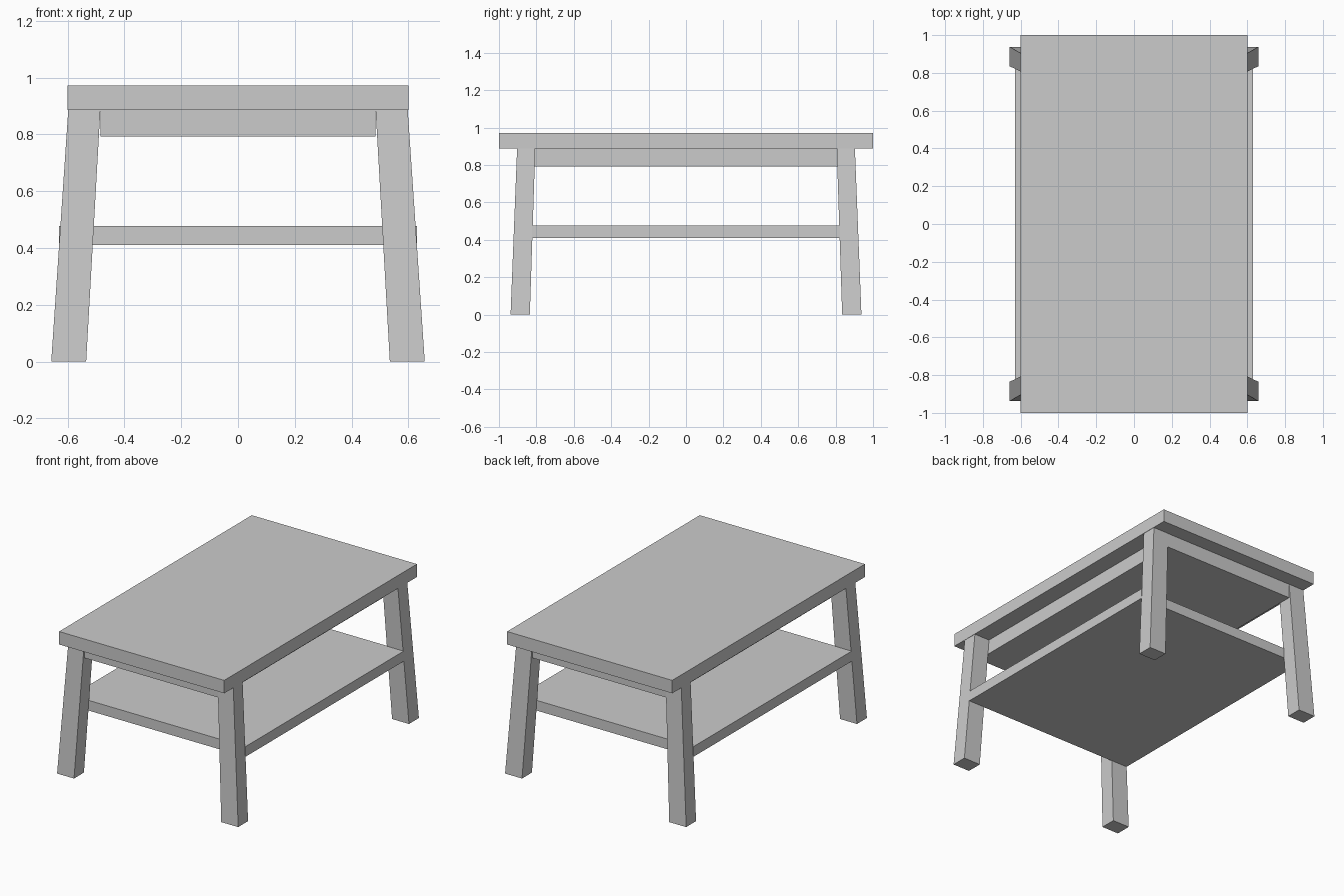
import bpy, bmesh

if "Cube" in bpy.data.objects:
    bpy.data.objects.remove(bpy.data.objects["Cube"])


def tapered_box(name, bottom, top):
    """Box from two rectangles, each given as (x0, x1, y0, y1, z)."""
    bm = bmesh.new()
    rings = []
    for x0, x1, y0, y1, z in (bottom, top):
        rings.append([bm.verts.new((x, y, z))
                      for x, y in ((x0, y0), (x1, y0), (x1, y1), (x0, y1))])
    bm.faces.new(rings[0])
    bm.faces.new(rings[1])
    for i in range(4):
        j = (i + 1) % 4
        bm.faces.new((rings[0][i], rings[0][j], rings[1][j], rings[1][i]))
    bmesh.ops.recalc_face_normals(bm, faces=bm.faces)
    mesh = bpy.data.meshes.new(name)
    bm.to_mesh(mesh)
    bm.free()
    obj = bpy.data.objects.new(name, mesh)
    bpy.context.collection.objects.link(obj)
    return obj


def slab(name, hx, hy, z0, z1):
    return tapered_box(name, (-hx, hx, -hy, hy, z0), (-hx, hx, -hy, hy, z1))


# Table top, the frame beneath it, and the lower shelf
slab("table_top", 0.60, 1.00, 0.887, 0.972)
slab("under_frame", 0.485, 0.902, 0.792, 0.887)
slab("lower_shelf", 0.63, 0.824, 0.41, 0.477)

# Splayed legs, one per corner
for sx, x_name in ((-1, "left"), (1, "right")):
    for sy, y_name in ((-1, "front"), (1, "back")):
        tapered_box(f"{y_name}_{x_name}_leg",
                    (sx * 0.535, sx * 0.658, sy * 0.835, sy * 0.938, 0.0),
                    (sx * 0.485, sx * 0.598, sy * 0.806, sy * 0.903, 0.887))
